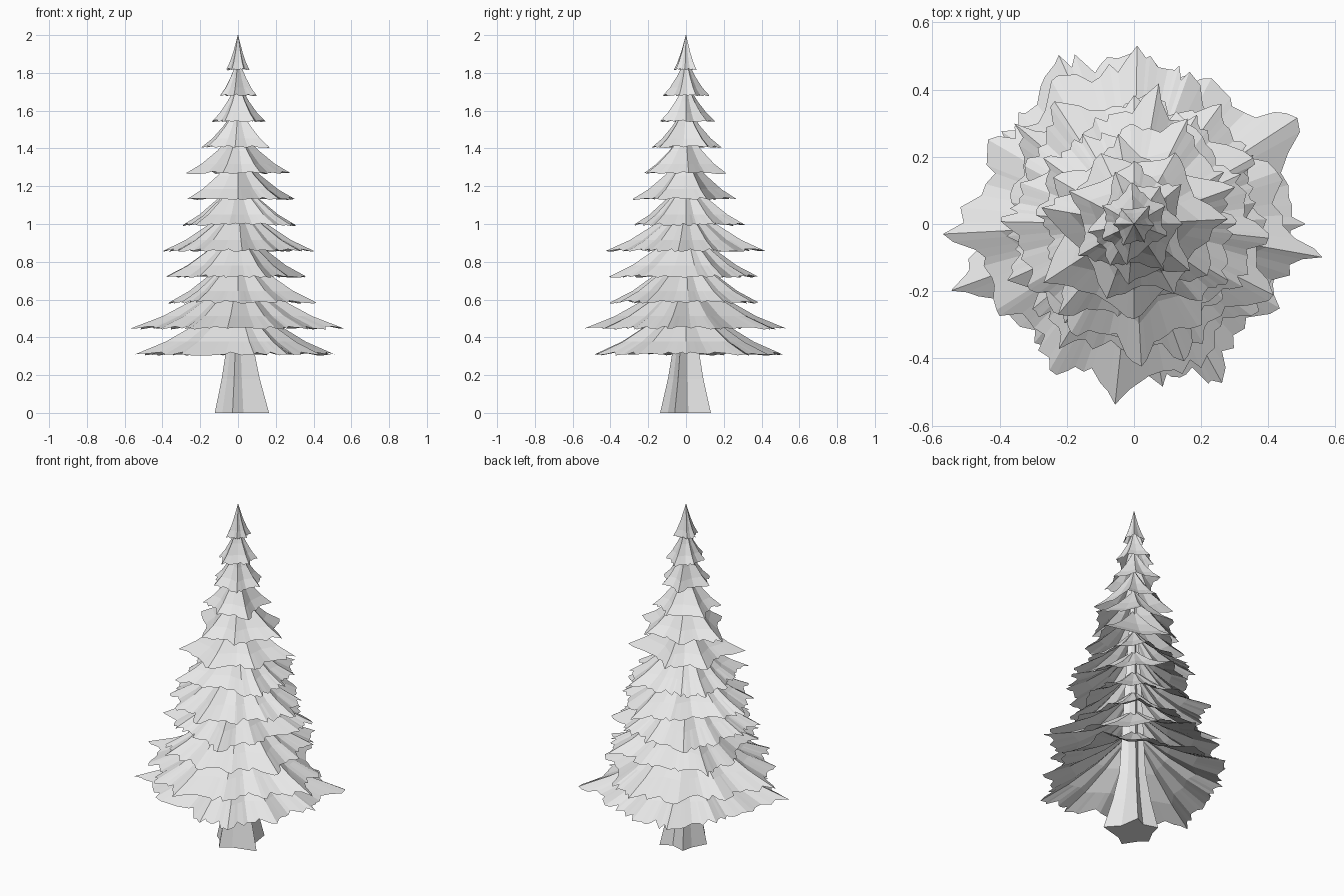
import bpy, bmesh, math, random
from math import cos, sin, radians
from mathutils import Vector

cube = bpy.data.objects.get("Cube")
if cube:
    bpy.data.objects.remove(cube, do_unlink=True)
random.seed(7)

grey = bpy.data.materials.new("light_grey")
grey.use_nodes = True
grey.diffuse_color = (0.8, 0.8, 0.8, 1)
grey.node_tree.nodes["Principled BSDF"].inputs["Base Color"].default_value = (0.8, 0.8, 0.8, 1)


def loft(name, rings, tip, floor=False):
    """Join closed rings of points up to a pointed tip, with an optional floor."""
    bm = bmesh.new()
    loops = [[bm.verts.new(p) for p in ring] for ring in rings]
    n = len(loops[0])
    for low, high in zip(loops, loops[1:]):
        for i in range(n):
            j = (i + 1) % n
            bm.faces.new((low[i], low[j], high[j], high[i]))
    top = bm.verts.new(tip)
    for i in range(n):
        bm.faces.new((loops[-1][i], loops[-1][(i + 1) % n], top))
    if floor:
        bm.faces.new(loops[0][::-1])
    mesh = bpy.data.meshes.new(name)
    bm.to_mesh(mesh)
    bm.free()
    mesh.materials.append(grey)
    obj = bpy.data.objects.new(name, mesh)
    bpy.context.collection.objects.link(obj)


def polar(degrees, r):
    return Vector((r * cos(radians(degrees)), r * sin(radians(degrees))))


# Branch tips of the lowest tier: angle in degrees, reach
TIPS = [(0, .52), (33, .59), (62, .50), (90, .52), (114, .56), (145, .49),
        (172, .46), (200, .59), (230, .47), (280, .50), (299, .55), (330, .51)]
STEPS = 4


def tier(index, edge_z, scale, height):
    """Pleated skirt of flat panels with a ragged rim, concave up to the axis."""
    tips = TIPS if index < 6 else TIPS[1::2]
    turn = 150 * index

    # Rim corners: each branch tip, then the valley after it
    corners = []
    for k, (a0, r0) in enumerate(tips):
        a1, r1 = tips[(k + 1) % len(tips)]
        gap = (a1 - a0) % 360
        depth = 1 - gap * random.uniform(.0036, .0048)
        corners.append(polar(a0 + turn, r0 * scale))
        corners.append(polar(a0 + turn + gap * random.uniform(.4, .6),
                             (r0 + r1) / 2 * depth * scale))

    # Straight panels between corners, with small teeth cut along the rim
    columns = []
    for k, start in enumerate(corners):
        end = corners[(k + 1) % len(corners)]
        for s in range(STEPS):
            f = s / STEPS
            tooth = 1
            if s:
                f += random.uniform(-.08, .08)
                tooth = random.choice((.94, .97, 1, 1.03))
            columns.append((start.lerp(end, f), tooth))

    rings = []
    for t in (1, .7, .4, .12):
        ring = []
        for p, tooth in columns:
            u = tooth if t == 1 else t
            rise = .55 * (1 - u) + .45 * (1 - u) ** 2
            ring.append((p.x * u, p.y * u, edge_z + height * rise))
        rings.append(ring)
    loft(f"branch_tier_{index + 1}", rings, (0, 0, edge_z + height))


# Twelve tiers, evenly stacked
REACH = [.56, .55, .45, .42, .41, .34, .31, .27, .21, .16, .12, .07]
for i, reach in enumerate(REACH):
    tier(i, .31 + .137 * i, reach / .57, .33 - .0128 * i)

# Fluted trunk, flared at the foot and running up inside the tiers
FLUTES = [(340, .175), (58, .155), (118, .14), (190, .125), (258, .14)]
section = []
for k, (a0, r0) in enumerate(FLUTES):
    gap = (FLUTES[(k + 1) % len(FLUTES)][0] - a0) % 360
    section += [polar(a0, r0), polar(a0 + gap * .35, .1)]
rings = [[(p.x * s, p.y * s, z) for p in section]
         for z, s in ((0, 1), (.18, .7), (.36, .48), (.9, .3))]
loft("trunk", rings, (0, 0, 1.7), floor=True)
